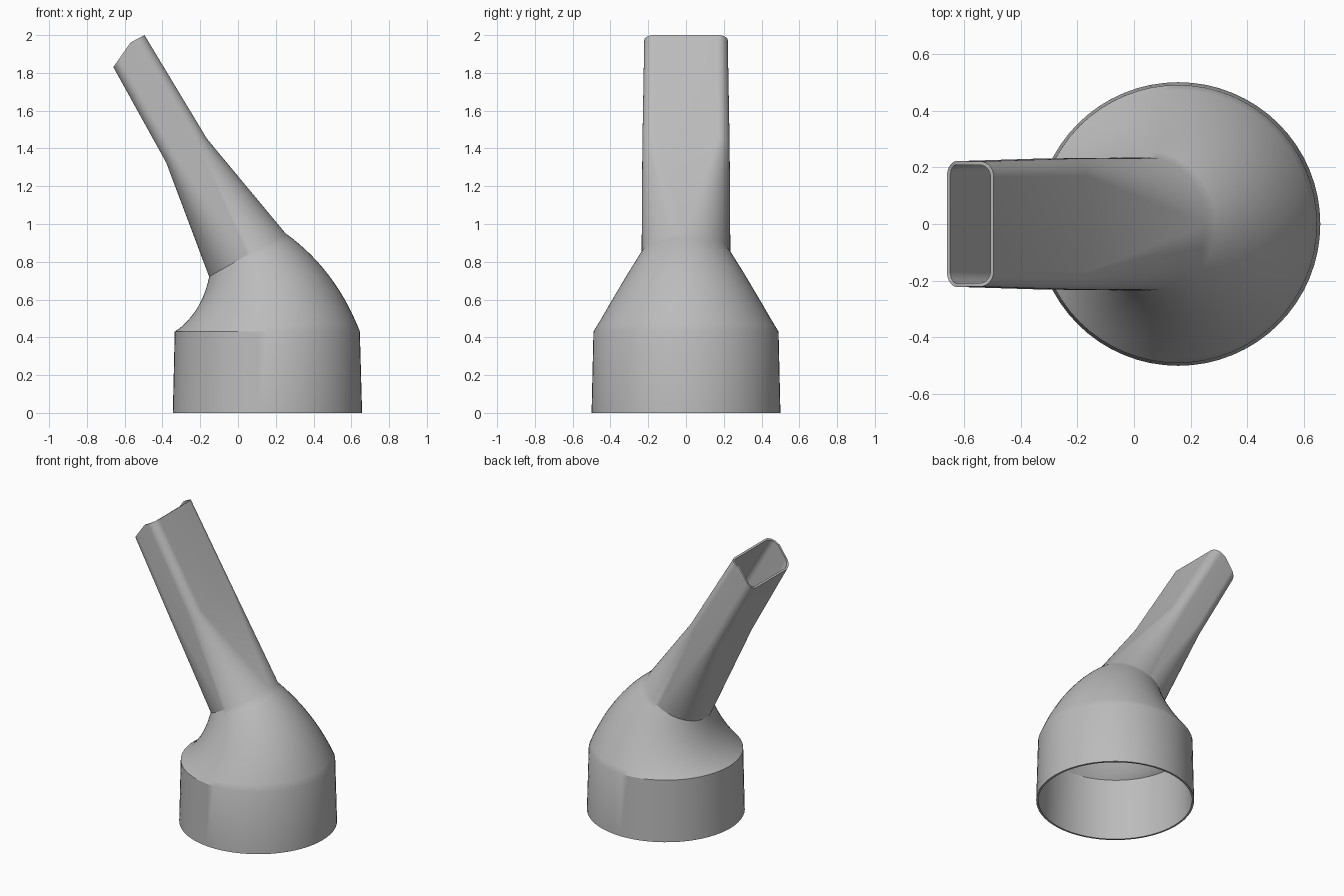
import bpy, bmesh
from math import sin, cos, pi, radians
from mathutils import Vector

cube = bpy.data.objects.get("Cube")
if cube:
    bpy.data.objects.remove(cube, do_unlink=True)

ARC = 16  # segments per corner

mat = bpy.data.materials.new("plain grey")
mat.use_nodes = True
colour = (0.5, 0.5, 0.5, 1)
mat.diffuse_color = colour
mat.node_tree.nodes["Principled BSDF"].inputs["Base Color"].default_value = colour


def ring(bm, left, right, half_width, corner=None):
    """Rounded rectangle spanning left to right (x, z); an ellipse without corner."""
    l, r = Vector((left[0], 0, left[1])), Vector((right[0], 0, right[1]))
    mid, half = (l + r) / 2, (r - l).length / 2
    u, v = (r - l).normalized(), Vector((0, 1, 0))
    ru, rv = (corner, corner) if corner else (half, half_width)
    verts = []
    for q in range(4):
        su = 1 if q in (0, 3) else -1
        sv = 1 if q < 2 else -1
        for i in range(ARC + 1):
            a = (q + i / ARC) * pi / 2
            verts.append(bm.verts.new(mid + u * (su * (half - ru) + ru * cos(a))
                                      + v * (sv * (half_width - rv) + rv * sin(a))))
    return verts


bm = bmesh.new()

# Round socket
rings = [ring(bm, (-0.345, 0), (0.657, 0), 0.5)]

# Elbow: circles shrinking while they swing about a pivot
px, pz, steps = -0.665, 0.43, 14
for i in range(steps + 1):
    t = i / steps
    a = radians(29.6) * t
    near, far = 0.33 + 0.259 * t, 1.31 - 0.256 * t
    rings.append(ring(bm, (px + near * cos(a), pz + near * sin(a)),
                      (px + far * cos(a), pz + far * sin(a)), 0.49 - 0.255 * t))

# Round-to-flat transition and flat spout
rings.append(ring(bm, (-0.38, 1.325), (-0.165, 1.452), 0.231, 0.062))
rings.append(ring(bm, (-0.695, 1.894), (-0.495, 2.0), 0.221, 0.055))

for low, high in zip(rings, rings[1:]):
    n = len(low)
    for i in range(n):
        j = (i + 1) % n
        bm.faces.new((low[i], low[j], high[j], high[i]))
bmesh.ops.remove_doubles(bm, verts=bm.verts[:], dist=0.0005)

# Bevelled cut across the spout mouth
bmesh.ops.bisect_plane(bm, geom=bm.verts[:] + bm.edges[:] + bm.faces[:],
                       plane_co=(-0.66, 0, 1.83), plane_no=(-0.82, 0, 0.57),
                       clear_outer=True)

mesh = bpy.data.meshes.new("nozzle_adapter")
bm.to_mesh(mesh)
bm.free()
mesh.materials.append(mat)
nozzle = bpy.data.objects.new("nozzle_adapter", mesh)
bpy.context.collection.objects.link(nozzle)

# Thin hollow wall
wall = nozzle.modifiers.new("wall", 'SOLIDIFY')
wall.thickness = 0.013
wall.offset = -1
bpy.context.view_layer.objects.active = nozzle
nozzle.select_set(True)
bpy.ops.object.modifier_apply(modifier=wall.name)
bpy.ops.object.shade_smooth_by_angle(angle=radians(30))
